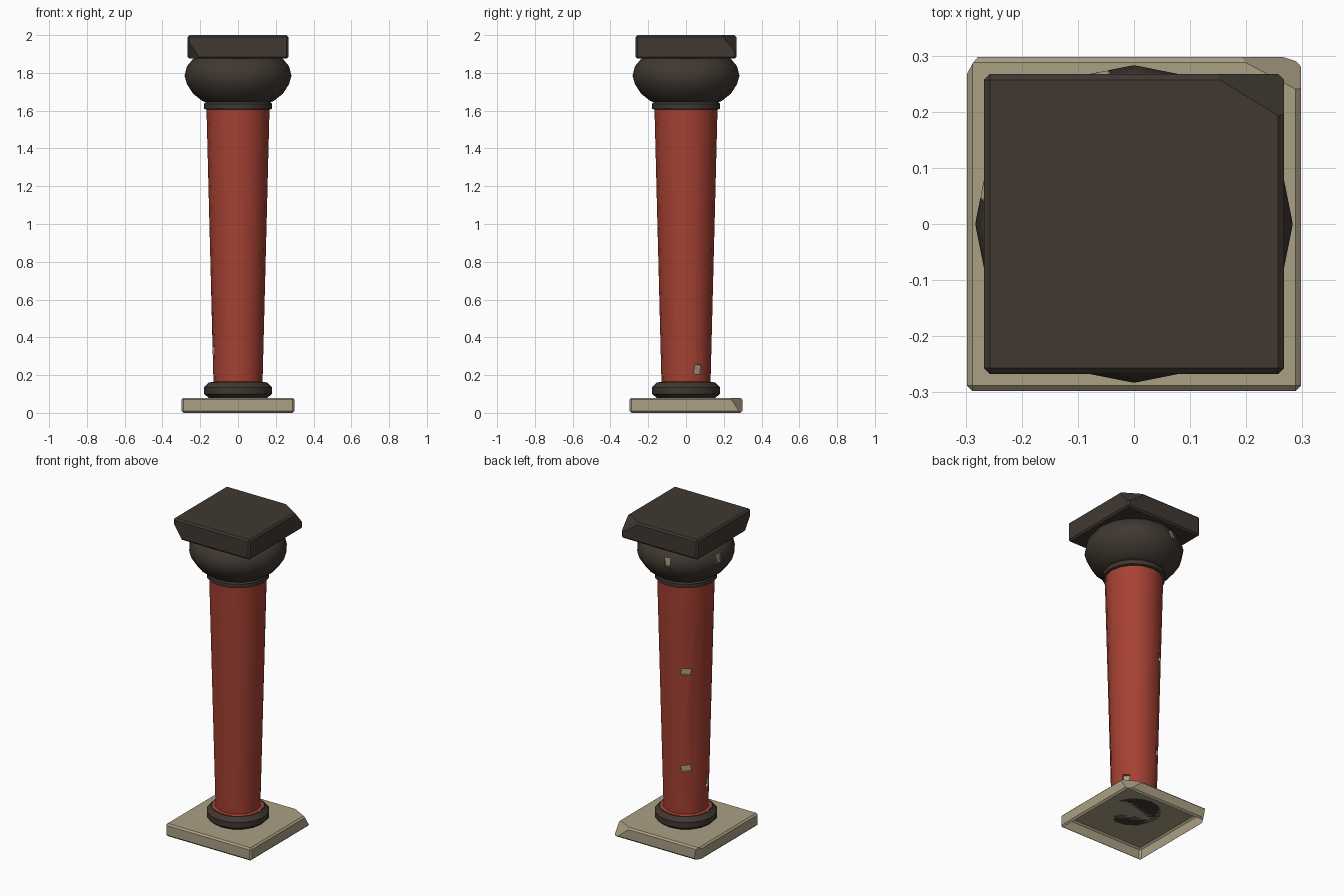
import bpy, bmesh, math
from mathutils import Vector, Matrix

cube = bpy.data.objects.get("Cube")
if cube:
    bpy.data.objects.remove(cube, do_unlink=True)


def material(name, rgb):
    m = bpy.data.materials.new(name)
    m.use_nodes = True
    m.diffuse_color = (*rgb, 1)
    bsdf = m.node_tree.nodes["Principled BSDF"]
    bsdf.inputs["Base Color"].default_value = (*rgb, 1)
    bsdf.inputs["Roughness"].default_value = 0.9
    return m


RED = material("red paint", (0.38, 0.053, 0.032))
DARK = material("dark stone", (0.052, 0.040, 0.031))
BEIGE = material("pale stone", (0.41, 0.35, 0.235))


def finish(name, bm, mat):
    bmesh.ops.recalc_face_normals(bm, faces=bm.faces)
    me = bpy.data.meshes.new(name)
    bm.to_mesh(me)
    bm.free()
    me.materials.append(mat)
    ob = bpy.data.objects.new(name, me)
    bpy.context.collection.objects.link(ob)
    return ob


def activate(ob):
    bpy.ops.object.select_all(action='DESELECT')
    bpy.context.view_layer.objects.active = ob
    ob.select_set(True)


def smooth(ob, degrees=35):
    activate(ob)
    bpy.ops.object.shade_smooth_by_angle(angle=math.radians(degrees))


def lathe(name, profile, mat, sides=16):
    """Closed turned solid from (radius, height) pairs."""
    bm = bmesh.new()
    rings = []
    for r, z in profile:
        rings.append([bm.verts.new((r * math.cos(math.tau * i / sides),
                                    r * math.sin(math.tau * i / sides), z))
                      for i in range(sides)])
    for a, b in zip(rings, rings[1:]):
        for i in range(sides):
            j = (i + 1) % sides
            bm.faces.new((a[i], a[j], b[j], b[i]))
    bm.faces.new(rings[0][::-1])
    bm.faces.new(rings[-1])
    return finish(name, bm, mat)


def slab(name, half, z0, z1, mat, cuts, open_bottom=False):
    """Bevelled square block with corners broken off along planes."""
    bm = bmesh.new()
    bmesh.ops.create_cube(bm, size=1)
    bmesh.ops.scale(bm, vec=(2 * half, 2 * half, z1 - z0), verts=bm.verts)
    bmesh.ops.translate(bm, vec=(0, 0, (z0 + z1) / 2), verts=bm.verts)
    bmesh.ops.bevel(bm, geom=bm.edges[:], offset=0.01, segments=1, affect='EDGES')
    for pts in cuts:
        a, b, c = map(Vector, pts)
        n = (b - a).cross(c - a).normalized()
        if n.dot(a - Vector((0, 0, (z0 + z1) / 2))) < 0:
            n = -n
        bmesh.ops.bisect_plane(bm, geom=bm.verts[:] + bm.edges[:] + bm.faces[:],
                               plane_co=a, plane_no=n, clear_outer=True)
        bmesh.ops.holes_fill(bm, edges=[e for e in bm.edges if e.is_boundary])
    bmesh.ops.recalc_face_normals(bm, faces=bm.faces)
    if open_bottom:
        under = [f for f in bm.faces if f.normal.z < -0.95]
        bmesh.ops.delete(bm, geom=under, context='FACES')
    return finish(name, bm, mat)


def chip(target, azimuth, radius, z, width, height, tilt):
    """Carve a shallow notch that shows pale stone inside."""
    bm = bmesh.new()
    bmesh.ops.create_cube(bm, size=1)
    bmesh.ops.transform(bm, verts=bm.verts, matrix=(
        Matrix.Rotation(math.radians(azimuth), 4, 'Z')
        @ Matrix.Translation((radius, 0, z))
        @ Matrix.Rotation(math.radians(tilt), 4, 'X')
        @ Matrix.Diagonal((0.03, width, height, 1))))
    cutter = finish("chip_cutter", bm, BEIGE)
    cutter.hide_render = True
    mod = target.modifiers.new("chip", 'BOOLEAN')
    mod.operation = 'DIFFERENCE'
    mod.solver = 'EXACT'
    mod.material_mode = 'TRANSFER'
    mod.object = cutter
    activate(target)
    bpy.ops.object.modifier_apply(modifier=mod.name)
    bpy.data.objects.remove(cutter, do_unlink=True)


# Square plinth, hollow underneath, with two broken corners
slab("plinth", 0.298, 0, 0.08, BEIGE, [
    [(0.18, 0.298, 0.08), (0.298, 0.235, 0.08), (0.298, 0.28, 0.01)],
    [(-0.298, 0.27, 0.08), (-0.28, 0.298, 0.08), (-0.298, 0.245, 0)],
], open_bottom=True)

# Dark ring at the foot of the shaft
base_ring = lathe("base_ring", [(0.155, 0.08), (0.18, 0.1), (0.18, 0.135),
                                (0.155, 0.16), (0.12, 0.16)], DARK)
smooth(base_ring)

# Shaft, wider at the top, with a small foot
shaft = lathe("shaft", [(0.148, 0.15), (0.148, 0.162), (0.13, 0.165),
                        (0.167, 1.615)], RED)
for spec in [(125, 0.137, 0.455, 0.055, 0.04, 8),
             (125, 0.152, 1.07, 0.055, 0.04, -6),
             (191, 0.132, 0.33, 0.045, 0.05, 10),
             (29, 0.131, 0.23, 0.042, 0.05, -8)]:
    chip(shaft, *spec)
smooth(shaft)

# Cushion-shaped capital with a collar
capital = lathe("capital", [(0.165, 1.605), (0.18, 1.61), (0.18, 1.635),
                            (0.172, 1.645), (0.19, 1.652), (0.238, 1.69),
                            (0.27, 1.74), (0.283, 1.785), (0.27, 1.835),
                            (0.24, 1.872), (0.22, 1.885)], DARK)
chip(capital, 102, 0.279, 1.81, 0.032, 0.05, 8)
chip(capital, 168, 0.279, 1.81, 0.032, 0.05, -8)
smooth(capital)

# Square top block with opposite corners broken off
slab("abacus", 0.267, 1.875, 2.0, DARK, [
    [(0.145, 0.262, 2.0), (0.262, 0.19, 2.0), (0.267, 0.267, 1.905)],
    [(-0.267, -0.267, 1.975), (-0.2, -0.267, 1.875), (-0.267, -0.2, 1.875)],
])
